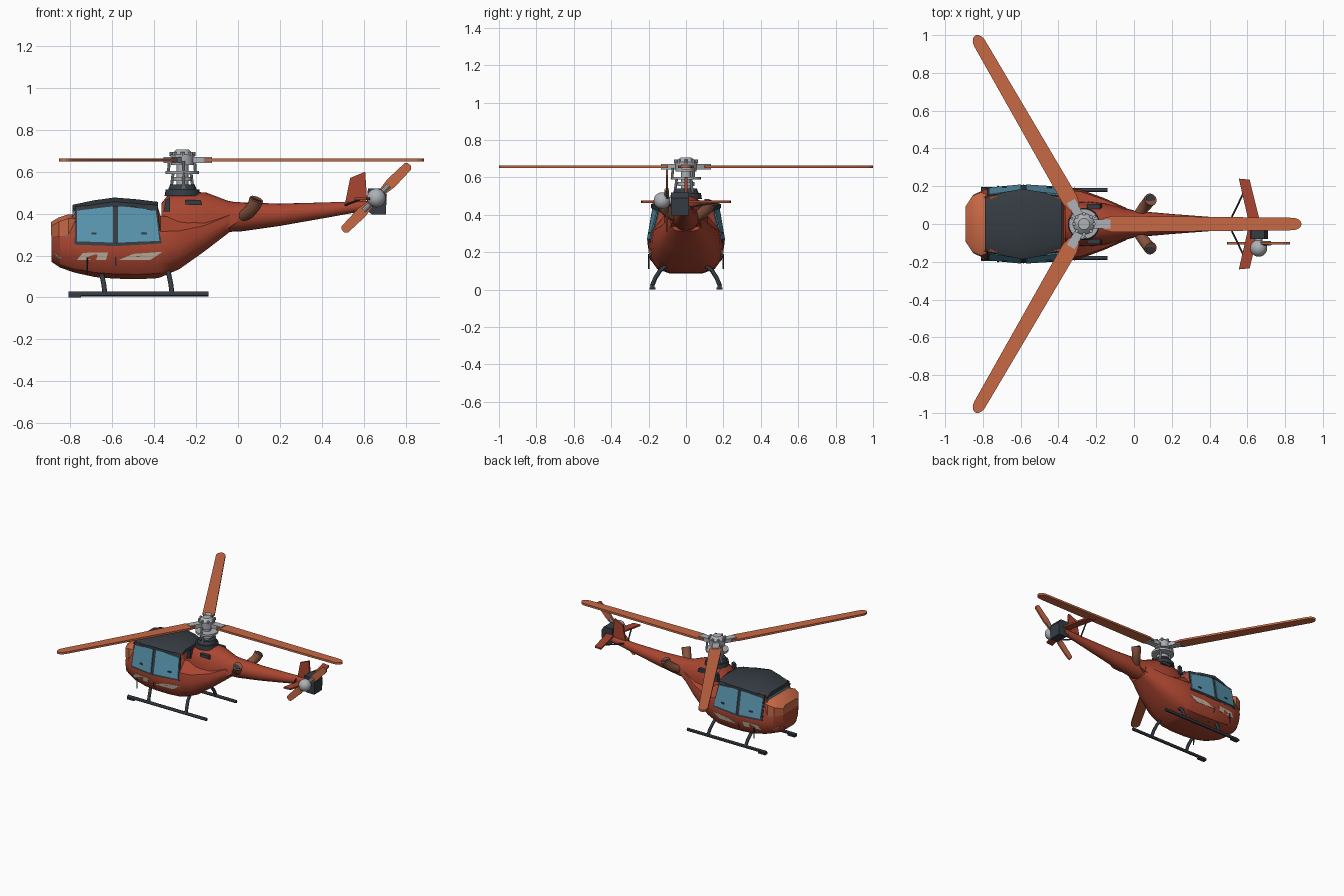
import bpy, bmesh
from math import sin, cos, pi, radians
from mathutils import Vector

if "Cube" in bpy.data.objects:
    bpy.data.objects.remove(bpy.data.objects["Cube"])

def mat(name, c):
    m = bpy.data.materials.new(name)
    m.diffuse_color = (*c, 1)
    m.use_nodes = True
    m.node_tree.nodes["Principled BSDF"].inputs["Base Color"].default_value = m.diffuse_color
    return m
RED = mat("red", (0.40, 0.06, 0.03))
ORANGE = mat("orange", (0.58, 0.14, 0.06))
DARK = mat("charcoal", (0.035, 0.045, 0.055))
GLASS = mat("glass", (0.10, 0.30, 0.42))
BEIGE = mat("beige", (0.55, 0.45, 0.36))
BROWN = mat("brown", (0.25, 0.09, 0.05))
STEEL = mat("steel", (0.42, 0.44, 0.47))

def finish(name, bm, m, angle=30):
    bmesh.ops.recalc_face_normals(bm, faces=bm.faces)
    me = bpy.data.meshes.new(name)
    bm.to_mesh(me)
    bm.free()
    ob = bpy.data.objects.new(name, me)
    bpy.context.collection.objects.link(ob)
    me.materials.append(m)
    bpy.ops.object.select_all(action='DESELECT')
    ob.select_set(True)
    bpy.context.view_layer.objects.active = ob
    bpy.ops.object.shade_smooth_by_angle(angle=radians(angle))
    return ob

def loft(name, rings, m, angle=30):
    bm = bmesh.new()
    vs = [[bm.verts.new(p) for p in r] for r in rings]
    n = len(vs[0])
    for a, b in zip(vs, vs[1:]):
        for i in range(n):
            bm.faces.new((a[i], a[(i+1) % n], b[(i+1) % n], b[i]))
    bm.faces.new(vs[0])
    bm.faces.new(vs[-1])
    return finish(name, bm, m, angle)

def prism(name, pts, vec, m):
    return loft(name, [pts, [Vector(p) + Vector(vec) for p in pts]], m)

def tube(name, path, radii, m, sides=16):
    path = [Vector(p) for p in path]
    if not isinstance(radii, (list, tuple)):
        radii = [radii] * len(path)
    rings = []
    for i, p in enumerate(path):
        d = path[min(i+1, len(path)-1)] - path[max(i-1, 0)]
        u = d.cross(Vector((0, 1, 0.01)) if abs(d.normalized().y) < 0.9 else Vector((1, 0, 0))).normalized()
        v = d.cross(u).normalized()
        rings.append([p + radii[i]*(u*cos(2*pi*k/sides) + v*sin(2*pi*k/sides)) for k in range(sides)])
    return loft(name, rings, m)

def box(name, lo, hi, m):
    (a, b, c), (d, e, f) = lo, hi
    return prism(name, [(a, b, c), (d, b, c), (d, e, c), (a, e, c)], (0, 0, f - c), m)

# Fuselage stations: x, belly z, widest z, top z, half width, top half width, shoulder bulge
HULL = [(-.89, .17, .26, .345, .09, .075, .005), (-.85, .143, .25, .37, .155, .12, .01),
        (-.785, .12, .245, .39, .185, .145, .005), (-.765, .115, .245, .435, .19, .145, 0),
        (-.68, .097, .24, .447, .20, .158, 0), (-.59, .09, .24, .46, .205, .168, 0),
        (-.48, .087, .24, .45, .202, .155, 0), (-.385, .092, .24, .44, .195, .14, 0),
        (-.37, .096, .24, .39, .193, .12, .025), (-.28, .135, .255, .38, .182, .09, .035),
        (-.16, .22, .30, .385, .138, .06, .03), (-.04, .312, .365, .42, .085, .04, .015)]

def half(s):
    x, zb, zm, zt, w, wt, e = s
    h = zm - zb
    return [(.45*w, zb), (.76*w, zb+.15*h), (.94*w, zb+.5*h), (w, zm),
            ((w+wt)/2+e, (zm+zt)/2), (wt, zt)]

def side_y(x, z):
    for a, b in zip(HULL, HULL[1:]):
        if x <= b[0]:
            t = (x - a[0]) / (b[0] - a[0])
            p = half([u + (v-u)*t for u, v in zip(a, b)])
            for (y0, z0), (y1, z1) in zip(p, p[1:]):
                if z <= z1:
                    return y0 + (y1-y0)*(z-z0)/(z1-z0)
            return p[-1][0]

loft("fuselage", [[(s[0], y, z) for y, z in half(s)] + [(s[0], -y, z) for y, z in half(s)[::-1]]
                  for s in HULL], RED)

# Flat panels laid on both flanks of the fuselage
def panel(name, pts, m, out=.006):
    for s in (-1, 1):
        prism(name, [(x, s*(side_y(x, z)-.006), z) for x, z in pts], (0, s*(out+.006), 0), m)

panel("front_door_frame", [(-.78, .252), (-.585, .245), (-.585, .455), (-.775, .433)], DARK, .004)
panel("rear_door_frame", [(-.585, .245), (-.365, .258), (-.386, .44), (-.585, .455)], DARK, .004)
panel("front_door_glass", [(-.768, .268), (-.597, .262), (-.597, .435), (-.768, .414)], GLASS, .009)
panel("rear_door_glass", [(-.572, .262), (-.375, .27), (-.392, .415), (-.572, .438)], GLASS, .009)
panel("front_beige_stripe", [(-.77, .178), (-.63, .178), (-.62, .215), (-.74, .213)], BEIGE, .003)
panel("rear_beige_stripe", [(-.57, .178), (-.42, .178), (-.36, .218), (-.50, .208)], BEIGE, .003)
panel("door_seam", [(-.588, .10), (-.580, .10), (-.580, .16), (-.580, .26), (-.588, .26), (-.588, .16)], DARK, .004)
panel("chin_window", [(-.872, .20), (-.846, .185), (-.815, .30), (-.84, .32)], GLASS)
for x in (-.70, -.46):
    panel("door_handle", [(x, .30), (x+.025, .30), (x+.025, .309), (x, .309)], DARK, .014)

# Nose hood, windscreen and roof
def slab(name, st, m):
    loft(name, [[(x, -w, a), (x, w, a), (x, w, b-.02), (x, w*.72, b), (x, -w*.72, b), (x, -w, b-.02)]
                for x, w, a, b in st], m)
slab("nose_hood", [(-.892, .092, .295, .36), (-.855, .15, .29, .382), (-.81, .168, .30, .397),
                   (-.775, .155, .35, .395)], ORANGE)
box("windscreen", (-.79, -.125, .36), (-.76, .125, .43), GLASS)
slab("roof", [(-.79, .14, .41, .442), (-.69, .168, .425, .463), (-.59, .186, .435, .477),
              (-.48, .168, .43, .468), (-.382, .135, .42, .456)], DARK)

# Engine housing
def arch(x, w, a, b):
    return [(x, w*cos(t), a + (b-a)*sin(t)**.75) for t in [pi*k/12 for k in range(13)]]
loft("engine_housing", [arch(-.365, .10, .34, .45), arch(-.33, .115, .33, .495), arch(-.24, .12, .32, .507),
                        arch(-.15, .11, .31, .50), arch(-.05, .085, .33, .462), arch(0, .072, .36, .452)], RED)
for s in (-1, 1):
    prism("engine_vent", [(-.355, s*.09, .41), (-.325, s*.09, .41), (-.325, s*.09, .475), (-.345, s*.09, .465)],
          (0, s*.027, 0), DARK)
    prism("side_grille", [(-.25, s*.08, .44), (-.17, s*.08, .44), (-.18, s*.08, .465), (-.25, s*.08, .465)],
          (0, s*.025, 0), DARK)
    # Exhaust pipes
    tube("exhaust", [(.02, s*.045, .385), (.05, s*.085, .405), (.075, s*.115, .435), (.088, s*.13, .468)],
         [.026, .03, .032, .034], BROWN)
    tube("exhaust_opening", [(.0875, s*.13, .467), (.0885, s*.1305, .4695)], .026, DARK)
    # Landing skids
    tube("skid", [(-.81, s*.18, .016), (-.14, s*.18, .016)], .0115, DARK, 12)
    box("skid_shoe", (-.81, s*.18-.016, 0), (-.75, s*.18+.016, .012), DARK)
    for x in (-.64, -.32):
        tube("skid_leg", [(x+.005, s*.182, .018), (x, s*.165, .06), (x-.008, s*.14, .10), (x-.015, s*.09, .14)],
             .0115, DARK, 12)
    tube("side_probe", [(-.72, s*.20, .11), (-.72, s*.198, .19)], .004, DARK, 8)

# Tail boom, fin and stabiliser
tube("tail_boom", [(-.06, 0, .385), (.02, 0, .385), (.2, 0, .395), (.4, 0, .415), (.55, 0, .431), (.65, 0, .44)],
     [.073, .069, .053, .038, .027, .022], RED, 20)
prism("tail_fin", [(.508, -.007, .435), (.60, -.007, .435), (.615, -.007, .48), (.607, -.007, .60), (.535, -.007, .57)],
      (0, .014, 0), RED)
for s in (-1, 1):
    prism("stabiliser", [(.61, 0, .464), (.67, 0, .464), (.612, s*.235, .464), (.555, s*.24, .464)],
          (0, 0, .012), RED)
    tube("stabiliser_strut", [(.51, s*.02, .44), (.58, s*.165, .467)], .005, DARK, 8)

# Tail rotor
prism("tail_gearbox", [(.61, -.08, .42), (.64, -.08, .395), (.705, -.08, .395), (.71, -.08, .49),
                       (.69, -.08, .52), (.62, -.08, .52)], (0, .095, 0), DARK)
tube("tail_rotor_shaft", [(.66, -.14, .475), (.66, -.07, .475)], .02, STEEL)
bm = bmesh.new()
bmesh.ops.create_uvsphere(bm, u_segments=20, v_segments=12, radius=.045)
bmesh.ops.translate(bm, vec=(.66, -.128, .475), verts=bm.verts)
finish("tail_rotor_hub", bm, STEEL)
for s in (-1, 1):
    a = Vector((.70, 0, .70)) * s
    n = Vector((-.70, 0, .70))
    c = Vector((.66, -.108, .475))
    prism("tail_rotor_blade", [c + a*r + n*w for r, w in
          ((.03, -.016), (.10, -.026), (.215, -.022), (.228, -.008), (.225, .014), (.215, .022), (.10, .026), (.03, .016))],
          (0, .012, 0), ORANGE)
    tube("tail_blade_grip", [c + a*.02 + Vector((0, .006, 0)), c + a*.085 + Vector((0, .006, 0))], .013, STEEL, 10)

# Rotor mast, a stack of discs
HX = -.265
def disc(name, z0, z1, r0, r1, m, sides=24):
    tube(name, [(HX, 0, z0), (HX, 0, z1)], [r0, r1], m, sides)
disc("mast_base", .485, .515, .085, .08, DARK)
disc("mast_collar", .515, .54, .068, .058, DARK)
disc("mast", .53, .69, .028, .028, STEEL)
disc("lower_swashplate", .555, .575, .045, .045, STEEL)
disc("upper_swashplate", .588, .603, .08, .08, STEEL)
disc("rotor_hub", .632, .682, .055, .058, STEEL)
disc("hub_cap", .682, .705, .055, .03, STEEL)
for k in range(8):
    t = 2*pi*k/8
    x, y = HX + .054*cos(t), .054*sin(t)
    tube("hub_bolt", [(x, y, .675), (x, y, .695)], .009, STEEL, 8)

# Main rotor: three blades with grips and control rods
for k in range(3):
    t = 2*pi*k/3
    u, v = Vector((cos(t), sin(t), 0)), Vector((-sin(t), cos(t), 0))
    o = Vector((HX, 0, .649))
    R, w = 1.152, .033
    tip = [(R-.05 + .05*cos(q), w*sin(q)) for q in [-pi/2 + pi*i/10 for i in range(11)]]
    prism("rotor_blade", [o + u*r + v*h for r, h in [(.10, -.03), (.15, -.043)] + tip + [(.15, .043), (.10, .03)]],
          (0, 0, .015), ORANGE)
    prism("blade_grip", [o + u*r + v*h - Vector((0, 0, .007)) for r, h in
          ((.04, -.024), (.14, -.024), (.14, .024), (.04, .024))], (0, 0, .029), STEEL)
    d = u*cos(.6) + v*sin(.6)
    tube("control_rod", [Vector((HX, 0, .59)) + d*.075, Vector((HX, 0, .65)) + d*.07], .007, STEEL, 8)
    tube("mast_strut", [Vector((HX, 0, .52)) + d*.06, Vector((HX, 0, .59)) + d*.05], .007, STEEL, 8)
